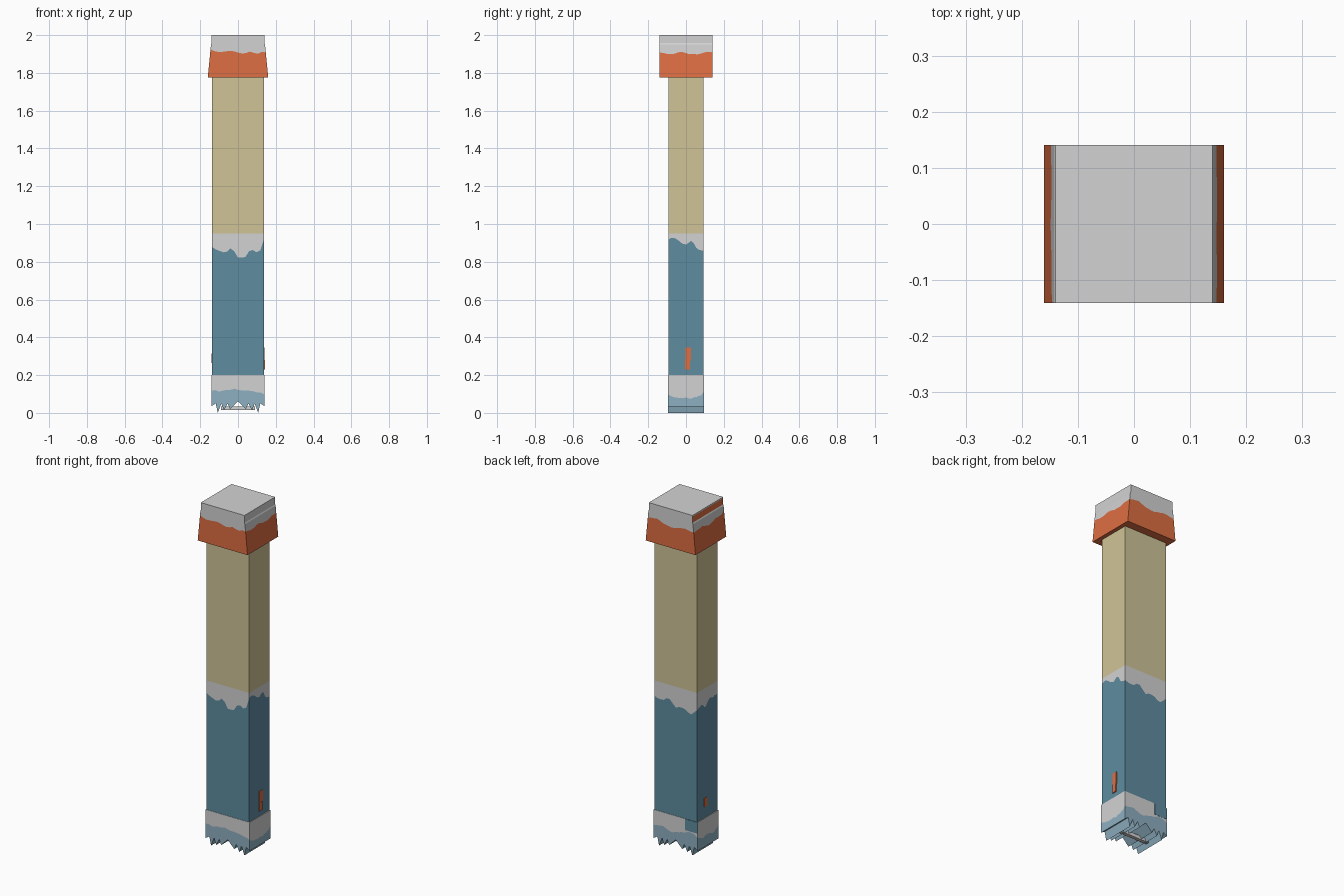
import bpy, bmesh, math, random

if "Cube" in bpy.data.objects:
    bpy.data.objects.remove(bpy.data.objects["Cube"])

random.seed(4)
N = 14  # columns per side


def material(name, rgb):
    m = bpy.data.materials.new(name)
    m.diffuse_color = (*rgb, 1)
    m.use_nodes = True
    m.node_tree.nodes["Principled BSDF"].inputs["Base Color"].default_value = m.diffuse_color
    return m


GREY = material("light grey", (0.65, 0.65, 0.65))
ORANGE = material("burnt orange", (0.73, 0.156, 0.054))
TAN = material("tan", (0.63, 0.55, 0.31))
BLUE = material("steel blue", (0.114, 0.262, 0.352))
PALE = material("pale blue", (0.27, 0.43, 0.53))


def finish(bm, name, mats):
    bmesh.ops.recalc_face_normals(bm, faces=bm.faces)
    me = bpy.data.meshes.new(name)
    bm.to_mesh(me)
    bm.free()
    for m in mats:
        me.materials.append(m)
    ob = bpy.data.objects.new(name, me)
    bpy.context.collection.objects.link(ob)
    return ob


def wave(sides, jitter):
    """Ragged paint edge: heights around front, right, back, left."""
    out = []
    for s in sides:
        for i in range(N):
            t = i / N * (len(s) - 1)
            k = int(t)
            out.append(s[k] + (s[k + 1] - s[k]) * (t - k) + random.uniform(-jitter, jitter))
    return out


def column(name, rows, half, mats, rule):
    """Four-sided tube; rows are heights or wave lists, half(z) gives half sizes."""
    bm = bmesh.new()
    rings = []
    for row in rows:
        ring = []
        for j in range(4 * N):
            z = row[j] if isinstance(row, list) else row
            hx, hy = half(z)
            side, t = j // N, 2 * (j % N) / N - 1
            x, y = [(t, -1), (1, t), (-t, 1), (-1, -t)][side]
            ring.append(bm.verts.new((x * hx, y * hy, z)))
        rings.append(ring)
    for r in range(len(rings) - 1):
        a, b = rings[r], rings[r + 1]
        for j in range(4 * N):
            k = (j + 1) % (4 * N)
            bm.faces.new((a[j], a[k], b[k], b[j])).material_index = rule(r, j // N)
    bm.faces.new(rings[0]).material_index = rule(0, 0)
    bm.faces.new(rings[-1]).material_index = rule(len(rings) - 2, 0)
    return finish(bm, name, mats)


def box(name, x, y, z, mat):
    bm = bmesh.new()
    bmesh.ops.create_cube(bm, size=1)
    for v in bm.verts:
        v.co = [lo + (hi - lo) * (c + 0.5) for c, (lo, hi) in zip(v.co, (x, y, z))]
    return finish(bm, name, [mat])


# shaft: blue paint with a ragged top, grey primer, bare tan wood
edge = wave([[.88, .86, .85, .875, .82, .82, .87, .85, .88],
             [.92, .925, .905, .89, .91, .865, .855],
             [.86, .85, .87, .83, .84, .81, .85],
             [.85, .87, .84, .88, .87, .88]], 0.004)
column("shaft", [0.19, edge, 0.95, 1.78], lambda z: (0.137, 0.093),
       [BLUE, GREY, TAN], lambda r, s: r)

# cap: flared sides, orange paint below a ragged edge
def cap_half(z):
    if z > 1.95:
        return 0.14, 0.141
    return 0.143 + (1.95 - z) * 0.017 / 0.175, 0.141

edge = wave([[1.925, 1.91, 1.915, 1.915, 1.90, 1.915, 1.90, 1.92],
             [1.91, 1.90, 1.91, 1.895, 1.905, 1.91],
             [1.91, 1.92, 1.90, 1.895, 1.915, 1.90],
             [1.90, 1.91, 1.895, 1.91, 1.91]], 0.003)
column("cap", [1.775, edge, 1.95, 1.957, 1.993, 2.0], cap_half, [ORANGE, GREY],
       lambda r, s: 0 if r == 0 or (r == 3 and s == 3) else 1)

# foot: grey band above pale blue
edge = wave([[.12, .115, .12, .125, .12, .12, .11, .10],
             [.095, .085, .08, .08, .078, .085, .10],
             [.11, .12, .10, .11, .13, .12],
             [.11, .09, .10, .085, .11]], 0.003)
column("foot", [0.065, edge, 0.2], lambda z: (0.141, 0.0945),
       [PALE, GREY], lambda r, s: r)

# teeth: zigzag profile run from front to back
profile = [(-.141, .035), (-.118, .05), (-.107, .0), (-.088, .05), (-.074, .012),
           (-.055, .05), (-.042, .02), (0, .062), (.042, .02), (.055, .05),
           (.074, .012), (.088, .05), (.107, .0), (.118, .05), (.141, .035),
           (.141, .067), (-.141, .067)]
bm = bmesh.new()
face = bm.faces.new([bm.verts.new((x, -0.0945, z)) for x, z in profile])
ext = bmesh.ops.extrude_face_region(bm, geom=[face])
for g in ext["geom"]:
    if isinstance(g, bmesh.types.BMVert):
        g.co.y = 0.0945
finish(bm, "teeth", [PALE])

# bar between the teeth
box("tooth_bar", (-.09, .09), (-.01, .01), (.015, .035), GREY)

# orange tags on both sides, and a blue drip on the back of the foot
box("right_tag_upper", (.135, .141), (-.002, .026), (.275, .345), ORANGE)
box("right_tag_lower", (.135, .142), (-.004, .022), (.23, .28), ORANGE)
box("left_tag", (-.141, -.135), (.005, .03), (.265, .315), ORANGE)
box("back_drip", (-.141, -.06), (.092, .0955), (.135, .2), BLUE)
